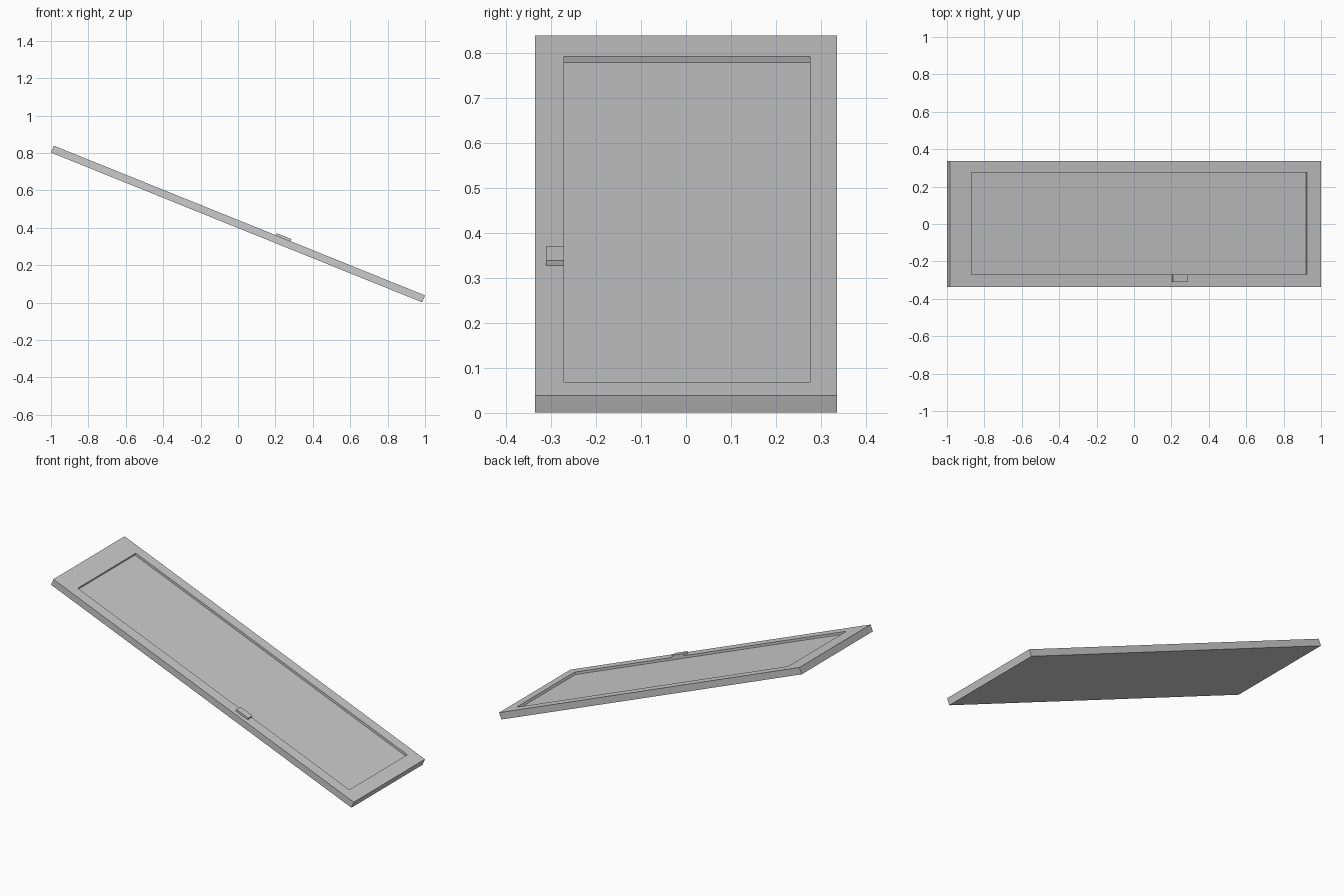
import bpy, bmesh
from math import radians
from mathutils import Matrix

if "Cube" in bpy.data.objects:
    bpy.data.objects.remove(bpy.data.objects["Cube"])

LENGTH, WIDTH, THICK = 2.14, 0.672, 0.04
DEPTH = 0.014                      # depth of the recess
TILT = Matrix.Translation((0, 0, 0.42)) @ Matrix.Rotation(radians(21.97), 4, 'Y')


def box(bm, lo, hi):
    verts = bmesh.ops.create_cube(bm, size=1)["verts"]
    for v in verts:
        v.co = [lo[i] if v.co[i] < 0 else hi[i] for i in range(3)]


def finish(bm, name):
    bmesh.ops.recalc_face_normals(bm, faces=bm.faces)
    mesh = bpy.data.meshes.new(name)
    bm.to_mesh(mesh)
    bm.free()
    obj = bpy.data.objects.new(name, mesh)
    obj.matrix_world = TILT
    bpy.context.collection.objects.link(obj)


# Tray: slab with an off-centre rectangular recess in its top face
bm = bmesh.new()
box(bm, (-LENGTH / 2, -WIDTH / 2, -THICK / 2), (LENGTH / 2, WIDTH / 2, THICK / 2))
top = max(bm.faces, key=lambda f: f.calc_center_median().z)
bmesh.ops.inset_region(bm, faces=[top], thickness=0.06)
for v in top.verts:
    v.co.x = -0.945 if v.co.x < 0 else 0.99
    v.co.y = -0.271 if v.co.y < 0 else 0.276
floor = bmesh.ops.extrude_discrete_faces(bm, faces=[top])["faces"][0]
for v in floor.verts:
    v.co.z -= DEPTH
finish(bm, "recessed_panel")

# Latch: small block on the front rim
bm = bmesh.new()
box(bm, (0.211, -0.311, THICK / 2 - 0.002), (0.295, -0.271, THICK / 2 + 0.012))
finish(bm, "latch_tab")
